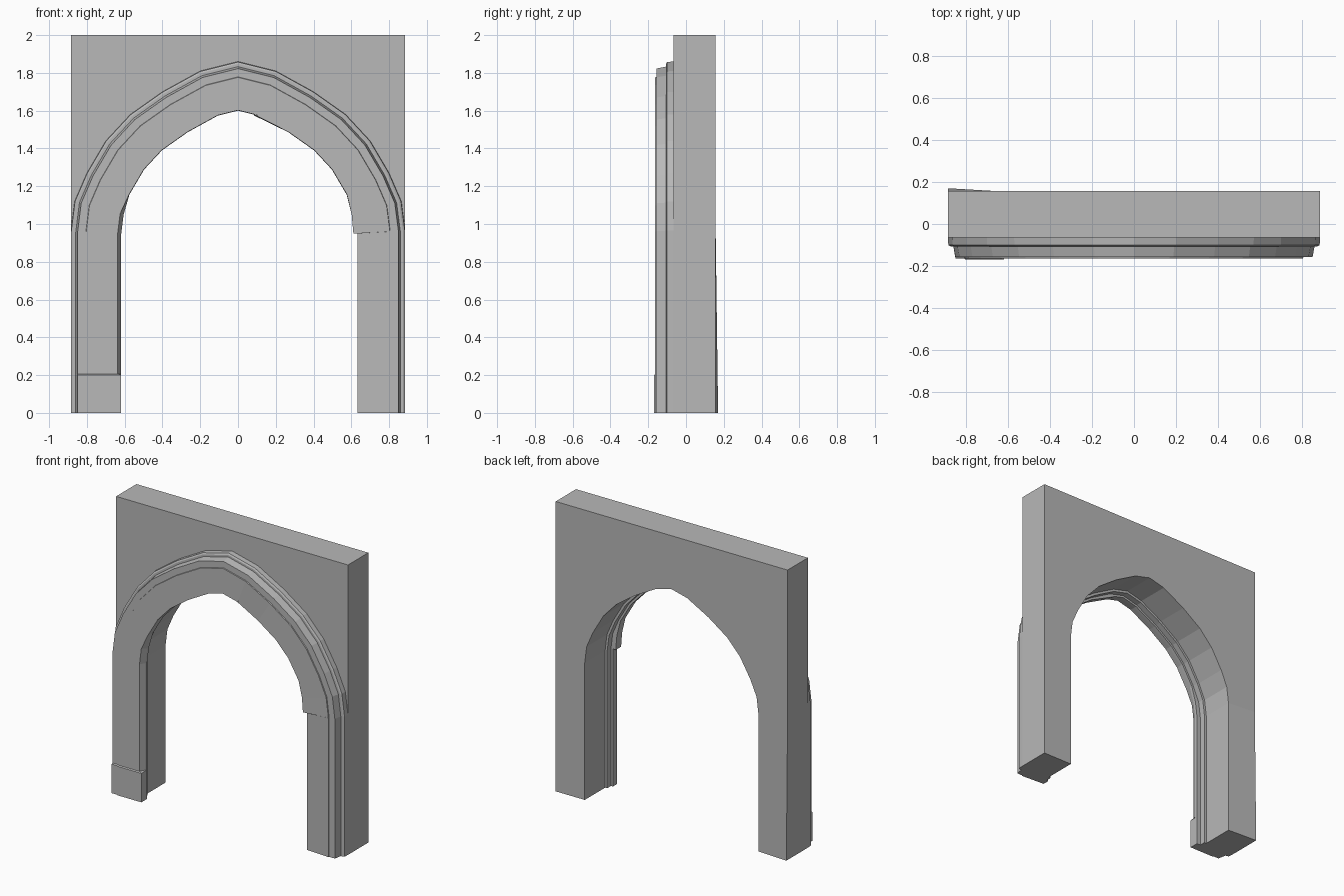
import bpy, bmesh
from mathutils import Vector

if "Cube" in bpy.data.objects:
    bpy.data.objects.remove(bpy.data.objects["Cube"], do_unlink=True)

stone = bpy.data.materials.new("grey_stone")
stone.use_nodes = True
GREY = (0.48, 0.48, 0.48, 1)
stone.diffuse_color = GREY
stone.node_tree.nodes["Principled BSDF"].inputs["Base Color"].default_value = GREY

W, H = 0.885, 2.0
WALL_FRONT, WALL_BACK = -0.065, 0.157

# Pointed arch outline, from the right-hand floor to the apex
HALF = [(W, 0), (W, 0.96), (0.865, 1.12), (0.80, 1.27), (0.70, 1.44),
        (0.57, 1.58), (0.40, 1.70), (0.20, 1.81), (0, 1.86)]
ARCH = [(-x, z) for x, z in HALF] + HALF[-2::-1]


def inset(path, i, dist):
    """Move point i of the arch path inward with a mitred corner."""
    p = Vector(path[i])
    dirs = []
    if i > 0:
        dirs.append((p - Vector(path[i - 1])).normalized())
    if i < len(path) - 1:
        dirs.append((Vector(path[i + 1]) - p).normalized())
    norms = [Vector((d.y, -d.x)) for d in dirs]
    n = sum(norms, Vector((0, 0))).normalized()
    q = p + n * dist / n.dot(norms[0])
    return q.x, q.y


def loft(name, sections):
    """Skin a row of closed sections and cap both ends."""
    bm = bmesh.new()
    rows = [[bm.verts.new(co) for co in s] for s in sections]
    n = len(rows[0])
    for a, b in zip(rows, rows[1:]):
        for j in range(n):
            k = (j + 1) % n
            bm.faces.new((a[j], a[k], b[k], b[j]))
    bm.faces.new(rows[0])
    bm.faces.new(rows[-1])
    bmesh.ops.recalc_face_normals(bm, faces=bm.faces)
    mesh = bpy.data.meshes.new(name)
    bm.to_mesh(mesh)
    bm.free()
    mesh.materials.append(stone)
    obj = bpy.data.objects.new(name, mesh)
    bpy.context.collection.objects.link(obj)
    return obj


# Rectangular wall slab pierced by the arch
def frame_point(x, z):
    side = W if x > 0 else -W
    if abs(x) > 0.75:
        return side, z
    return (side, H) if abs(x) > 0.65 else (x, H)


wall = []
for i, (x, z) in enumerate(ARCH):
    ox, oz = frame_point(x, z)
    ix, iz = inset(ARCH, i, 0.222)
    back = 0.17 if i == 0 else WALL_BACK      # uneven back corner at the floor
    wall.append([(ox, WALL_FRONT, oz), (ox, back, oz),
                 (ix, WALL_BACK, iz), (ix, WALL_FRONT, iz)])
loft("wall", wall)

# Stepped moulding, with doubled stations where the stones are chipped
GAP = 0.006
path = list(ARCH)
path.insert(1, (-W, 0.2))
path.insert(2, (-W, 0.2 + GAP))
key = path.index((0.20, 1.81))
path.insert(key + 1, (0.20 + GAP, 1.81 - GAP / 2))
ledge = path.index((W, 0.96))
path.insert(ledge, (W, 0.96 + GAP))
path.insert(ledge + 2, (W, 0.78))


def wear(i, x, z):
    """Inner inset, front edge inset and front depth of the face stones."""
    if i < 2:                                 # plinth stone
        return 0.266, 0.266, -0.163
    if x < -0.8 and z < 1.2:                  # chipped left jamb
        return 0.266, 0.247, -0.163
    if i == key + 1:                          # stone set back beside the key
        return 0.262, 0.258, -0.154
    if i == ledge:                            # underside of the jutting stone
        return 0.274, 0.274, -0.165
    if x > 0.8 and z < 0.97:                  # recessed right jamb
        return 0.252, 0.252, -0.152
    if x > 0.8 and z < 1.2:
        return 0.270, 0.270, -0.163
    return 0.252, 0.250, -0.163


moulding = []
for i, (x, z) in enumerate(path):
    inner, edge, front = wear(i, x, z)
    bump = -0.007 if i < 2 else 0
    profile = [(0, WALL_FRONT), (0.002, -0.100), (0.012, -0.106),
               (0.026, -0.106), (0.036, -0.157 + bump),
               (0.079, -0.157 + bump), (0.081, -0.163 + bump),
               (edge, front + bump), (inner, -0.125), (inner, -0.106),
               (0.238, -0.106), (0.238, WALL_FRONT)]
    ring = []
    for d, y in profile:
        px, pz = inset(path, i, d)
        ring.append((px, y, pz))
    moulding.append(ring)
loft("arch_moulding", moulding)
